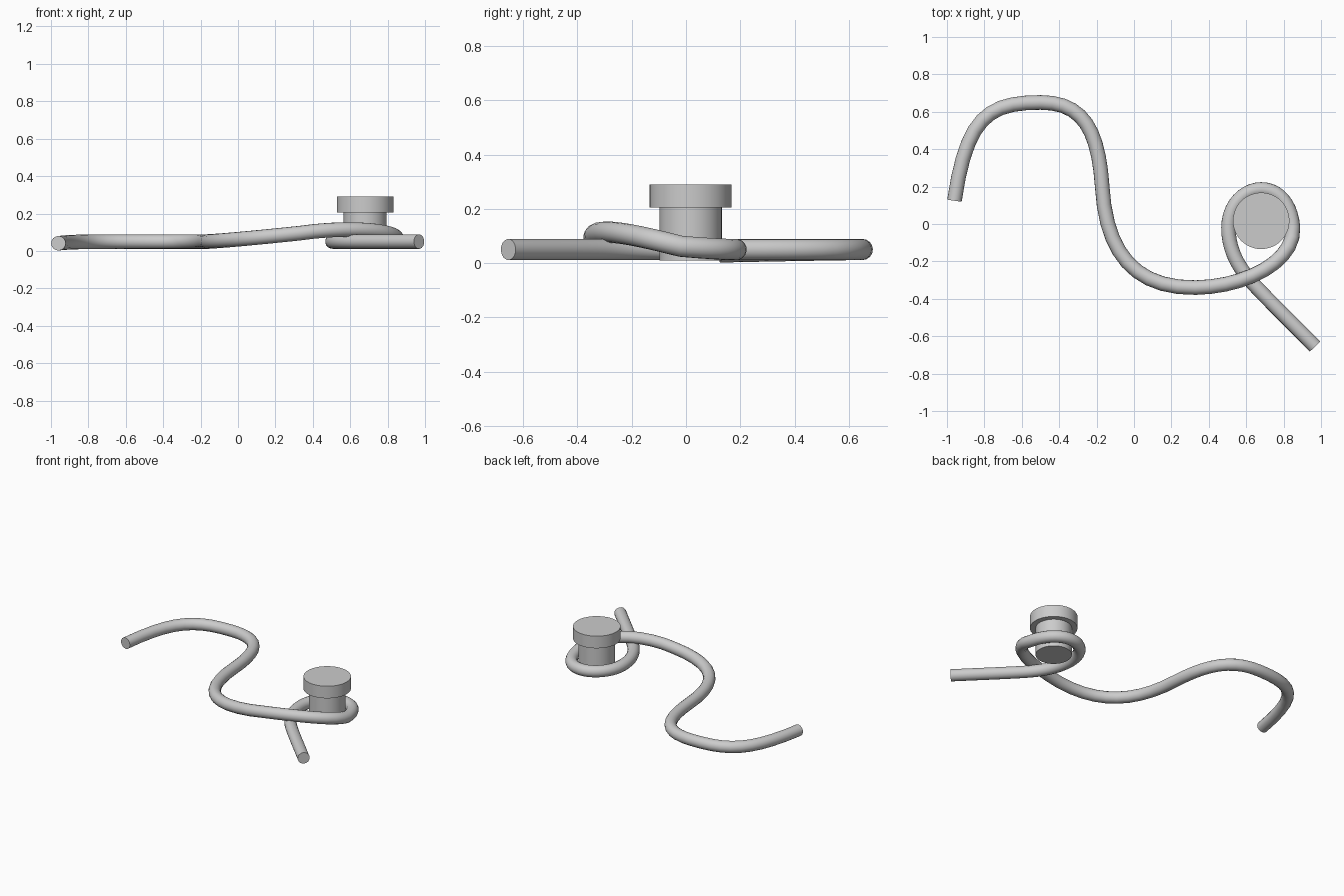
import bpy

if "Cube" in bpy.data.objects:
    bpy.data.objects.remove(bpy.data.objects["Cube"])


def finish(obj, name):
    obj.name = name
    bpy.ops.object.select_all(action='DESELECT')
    obj.select_set(True)
    bpy.context.view_layer.objects.active = obj
    if obj.type == 'CURVE':
        bpy.ops.object.convert(target='MESH')
    bpy.ops.object.shade_smooth_by_angle(angle=0.7)


def cylinder(name, radius, z0, z1):
    bpy.ops.mesh.primitive_cylinder_add(
        vertices=48, radius=radius, depth=z1 - z0,
        location=(0.68, 0.017, (z0 + z1) / 2))
    finish(bpy.context.object, name)


# Rope: bezier knots as (left handle, knot, right handle)
KNOTS = [
    ((-1.0, -0.1, 0.03), (-0.96, 0.125, 0.041), (-0.895, 0.57, 0.05)),
    ((-0.78, 0.65, 0.05), (-0.5, 0.65, 0.05), (-0.27, 0.65, 0.05)),
    ((-0.19, 0.5, 0.05), (-0.17, 0.2, 0.05), (-0.15, -0.15, 0.05)),
    ((0.0, -0.345, 0.06), (0.33, -0.34, 0.095), (0.6, -0.335, 0.135)),
    ((0.86, -0.2, 0.108), (0.85, -0.02, 0.062), (0.84, 0.11, 0.05)),
    ((0.77, 0.185, 0.05), (0.68, 0.185, 0.05), (0.59, 0.185, 0.05)),
    ((0.505, 0.1, 0.05), (0.505, -0.02, 0.05), (0.505, -0.14, 0.05)),
    ((0.56, -0.23, 0.05), (0.62, -0.3, 0.05), (0.68, -0.37, 0.05)),
    ((0.85, -0.535, 0.05), (0.968, -0.655, 0.05), (1.0, -0.69, 0.05)),
]
curve = bpy.data.curves.new("rope", 'CURVE')
curve.dimensions = '3D'
curve.resolution_u = 10
curve.bevel_depth = 0.039
curve.bevel_resolution = 6
curve.use_fill_caps = True
spline = curve.splines.new('BEZIER')
spline.bezier_points.add(len(KNOTS) - 1)
for point, (left, co, right) in zip(spline.bezier_points, KNOTS):
    point.handle_left_type = point.handle_right_type = 'FREE'
    point.co, point.handle_left, point.handle_right = co, left, right
rope = bpy.data.objects.new("rope", curve)
bpy.context.collection.objects.link(rope)
finish(rope, "rope")

# Mooring post and its wider cap
cylinder("post", 0.115, 0.01, 0.22)
cylinder("post_cap", 0.151, 0.205, 0.29)
